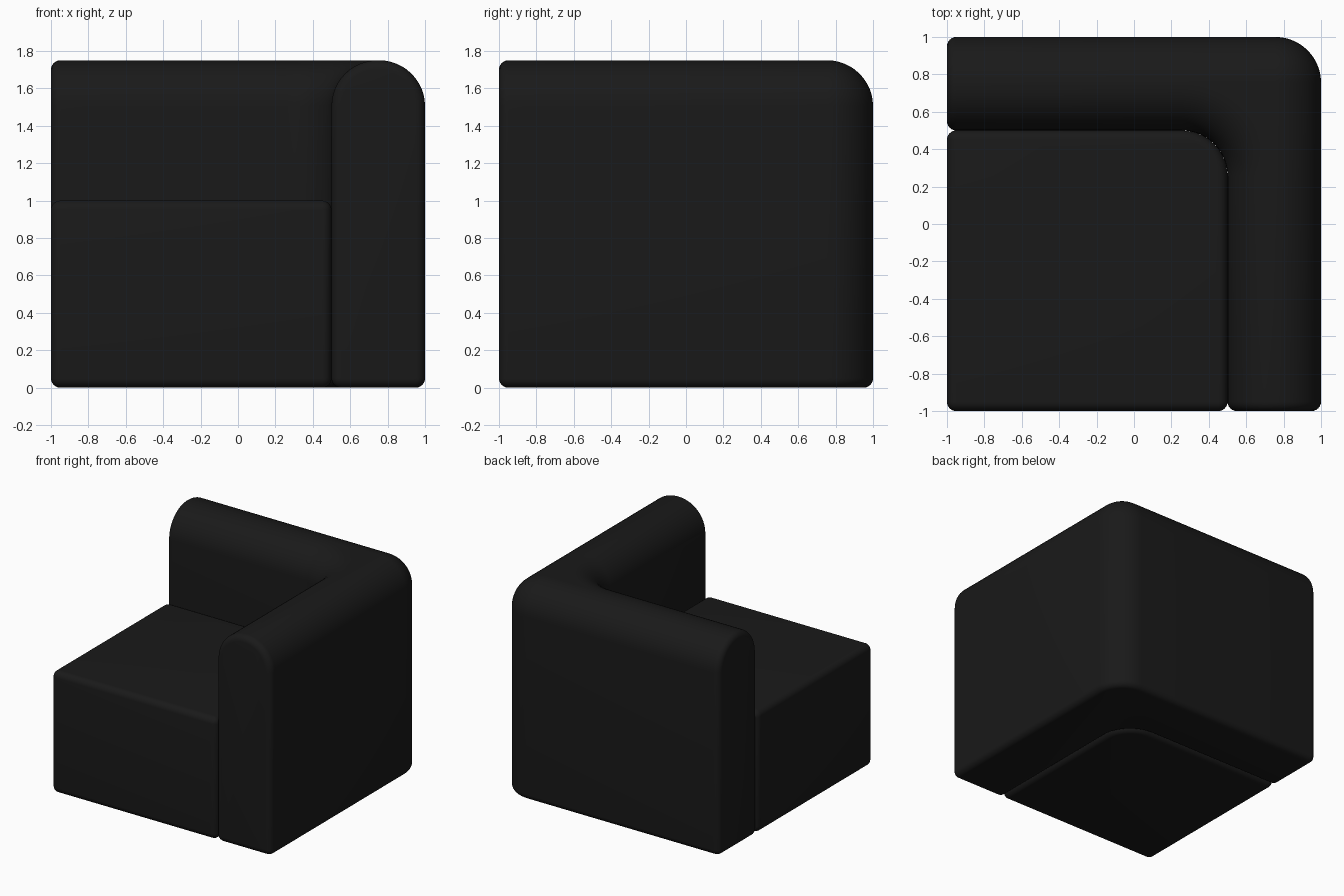
import bpy, bmesh
from math import sin, cos, pi

if "Cube" in bpy.data.objects:
    bpy.data.objects.remove(bpy.data.objects["Cube"])

SOFT, ROUND, STEPS = 0.05, 0.245, 6   # small edge radius, large radius

mat = bpy.data.materials.new("black_fabric")
mat.diffuse_color = (0.01, 0.01, 0.01, 1)
mat.use_nodes = True
mat.node_tree.nodes["Principled BSDF"].inputs["Base Color"].default_value = mat.diffuse_color


def arc(cx, cy, r, a0, a1, n):
    return [(cx + r * cos(a0 + (a1 - a0) * k / n),
             cy + r * sin(a0 + (a1 - a0) * k / n)) for k in range(n + 1)]


def loft(name, rings):
    """Skin closed rings of equal length and cap both ends."""
    bm = bmesh.new()
    vs = [[bm.verts.new(p) for p in ring] for ring in rings]
    n = len(vs[0])
    for a, b in zip(vs, vs[1:]):
        for i in range(n):
            j = (i + 1) % n
            bm.faces.new((a[i], a[j], b[j], b[i]))
    bm.faces.new(vs[0])
    bm.faces.new(vs[-1])
    bmesh.ops.remove_doubles(bm, verts=bm.verts, dist=1e-5)
    bmesh.ops.recalc_face_normals(bm, faces=bm.faces)
    me = bpy.data.meshes.new(name)
    bm.to_mesh(me)
    bm.free()
    me.materials.append(mat)
    ob = bpy.data.objects.new(name, me)
    bpy.context.collection.objects.link(ob)
    bpy.context.view_layer.objects.active = ob
    ob.select_set(True)
    bpy.ops.object.shade_smooth_by_angle(angle=pi / 5)
    ob.select_set(False)


# (travel, inset) pairs that round off an end cap
cap = [(SOFT * (1 - sin(a)), SOFT * (1 - cos(a)))
       for a in (pi / 2 * (1 - k / STEPS) for k in range(STEPS + 1))]


# Seat: plan outline stacked upward, one large rear corner
def seat_ring(z, inset):
    pts = []
    for k, (x, y, r) in enumerate([(0.5, 0.5, ROUND), (-1, 0.5, SOFT),
                                   (-1, -1, SOFT), (0.5, -1, SOFT)]):
        cx = x - r if x > 0 else x + r
        cy = y - r if y > 0 else y + r
        pts += arc(cx, cy, r - inset, k * pi / 2, (k + 1) * pi / 2, 10)
    return [(x, y, z) for x, y in pts]


loft("seat", [seat_ring(t, i) for t, i in cap]
     + [seat_ring(1 - t, i) for t, i in reversed(cap)])


# L-shaped back and arm: rounded section swept round the corner
def back_ring(inner, outer, normal, inset):
    half = (arc(SOFT, SOFT, SOFT - inset, 1.5 * pi, pi, STEPS)
            + arc(ROUND, 1.75 - ROUND, ROUND - inset, pi, pi / 2, 12))
    nx, ny = normal
    return ([(inner[0] + nx * d, inner[1] + ny * d, z) for d, z in half]
            + [(outer[0] - nx * d, outer[1] - ny * d, z)
               for d, z in reversed(half)])


rings = [back_ring((-1 + t, 0.5), (-1 + t, 1), (0, 1), i) for t, i in cap]
n = 16
a_in = arc(0.5 - ROUND, 0.5 - ROUND, ROUND, pi / 2, 0, n)
a_out = arc(1 - ROUND, 1 - ROUND, ROUND, pi / 2, 0, n)
for k in range(n + 1):
    a = pi / 2 * (1 - k / n)
    rings.append(back_ring(a_in[k], a_out[k], (cos(a), sin(a)), 0))
rings += [back_ring((0.5, -1 + t), (1, -1 + t), (1, 0), i)
          for t, i in reversed(cap)]
loft("corner_backrest", rings)
